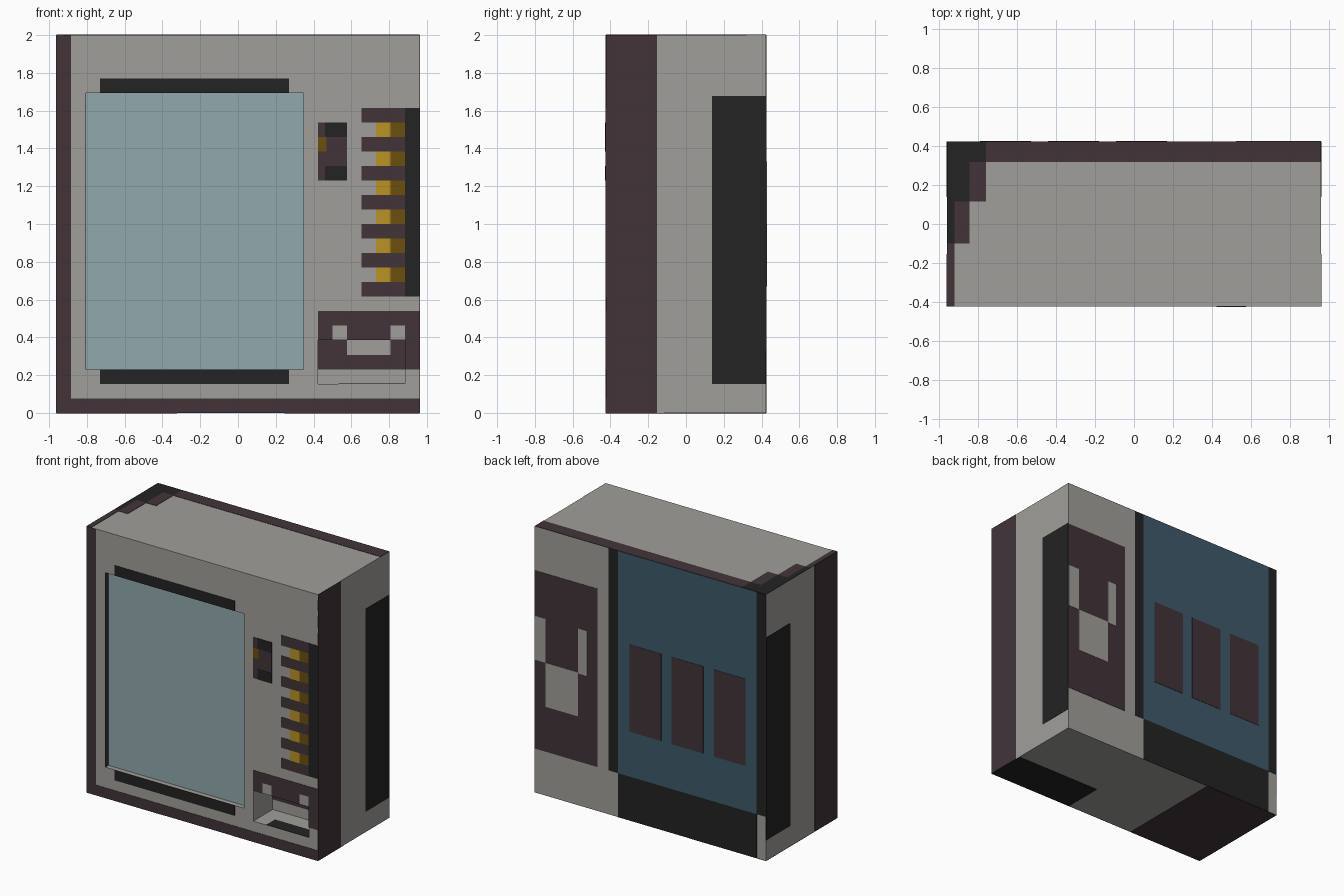
import bpy
import bmesh

old = bpy.data.objects.get("Cube")
if old:
    bpy.data.objects.remove(old, do_unlink=True)

# Everything is laid out in units of a small square tile
TILE = 1 / 13
WIDE, DEEP, TALL = 25, 11, 26
THIN = 0.03  # plate thickness in tiles


def material(name, rgb):
    linear = [((c / 255 + 0.055) / 1.055) ** 2.4 for c in rgb] + [1]
    mat = bpy.data.materials.new(name)
    mat.use_nodes = True
    mat.diffuse_color = linear
    shader = mat.node_tree.nodes["Principled BSDF"]
    shader.inputs["Base Color"].default_value = linear
    shader.inputs["Roughness"].default_value = 0.8
    return mat


gray = material("warm gray", (161, 159, 154))
plum = material("dark plum", (66, 52, 58))
black = material("near black", (35, 35, 35))
gold = material("gold", (186, 147, 36))
brown = material("dark gold", (107, 78, 12))
glass = material("pale blue glass", (145, 168, 174))
blue = material("slate blue", (61, 89, 106))


def boxes(name, mat, bounds):
    """One object made of boxes, each given as x, y and z ranges in tiles."""
    bm = bmesh.new()
    for x0, x1, y0, y1, z0, z1 in bounds:
        cube = bmesh.ops.create_cube(bm, size=1)
        for v in cube["verts"]:
            v.co.x = ((x1 if v.co.x > 0 else x0) - WIDE / 2) * TILE
            v.co.y = ((y1 if v.co.y > 0 else y0) - DEEP / 2) * TILE
            v.co.z = (z1 if v.co.z > 0 else z0) * TILE
    mesh = bpy.data.meshes.new(name)
    bm.to_mesh(mesh)
    bm.free()
    mesh.materials.append(mat)
    obj = bpy.data.objects.new(name, mesh)
    bpy.context.collection.objects.link(obj)
    return obj


def plates(name, mat, side, rects, layer=1, inset=0):
    """Thin plates on one side of the case; rects are (u0, u1, v0, v1)."""
    t = THIN * layer
    spans = {"front": (inset - t, inset + THIN), "back": (DEEP - THIN, DEEP + t),
             "left": (WIDE - THIN, WIDE + t), "right": (-t, THIN),
             "top": (TALL - THIN, TALL + t), "bottom": (-t, THIN)}
    near, far = spans[side]
    bounds = []
    for u0, u1, v0, v1 in rects:
        if side in ("front", "back"):
            bounds.append((u0, u1, near, far, v0, v1))
        elif side in ("left", "right"):
            bounds.append((near, far, u0, u1, v0, v1))
        else:
            bounds.append((u0, u1, v0, v1, near, far))
    return boxes(name, mat, bounds)


# Case with a shallow window recess and a deep delivery tray
case = boxes("case", gray, [(0, WIDE, 0, DEEP, 0, TALL)])
cutter = boxes("recess_cutter", gray, [(2, 17, -1, 0.5, 3, 22), (18, 24, -1, 3, 2, 5)])
cutter.hide_render = True
cut = case.modifiers.new("recesses", "BOOLEAN")
cut.object = cutter
cut.solver = "EXACT"
bpy.context.view_layer.objects.active = case
bpy.ops.object.modifier_apply(modifier=cut.name)
bpy.data.objects.remove(cutter, do_unlink=True)

# Front: window and trim
plates("window_glass", glass, "front", [(2, 17, 3, 22)], inset=0.5)
boxes("window_side_wall", plum, [(2, 2 + THIN, 0, 0.46, 3, 22)])
plates("window_bars", black, "front", [(3, 16, 2, 3), (3, 16, 22, 23)])
plates("front_border", plum, "front", [(0, 1, 0, TALL), (1, WIDE, 0, 1)])

# Front: selection buttons
plates("button_dividers", plum, "front", [(21, 24, z, z + 1) for z in range(8, 21, 2)])
gaps = range(9, 20, 2)
plates("buttons", gold, "front", [(22, 23, z, z + 1) for z in gaps])
plates("button_shades", brown, "front", [(23, 24, z, z + 1) for z in gaps])
plates("button_edge", black, "front", [(24, 25, 8, 21)])

# Front: coin panel
plates("coin_panel", plum, "front", [(18, 20, 16, 20)])
plates("coin_slots", black, "front", [(18.5, 20, 16, 17), (18.5, 20, 19, 20)], layer=2)
plates("coin_button", brown, "front", [(18, 18.6, 18, 19)], layer=2)

# Front: delivery tray
plates("tray_surround", plum, "front", [(18, 25, 6, 7), (18, 19, 5, 6),
                                        (20, 23, 5, 6), (24, 25, 3, 6)])
plates("tray_back", plum, "front", [(18, 24, 3, 4), (18, 20, 4, 5), (23, 24, 4, 5)], inset=3)
boxes("tray_floor_mat", black, [(19.4, 24, 0, 1.35, 2, 2 + THIN)])

# Both sides
for side in ("left", "right"):
    plates(side + "_front_band", plum, side, [(0, 3.5, 0, TALL)])
    plates(side + "_vent", black, side, [(7.3, DEEP, 2, 21.8)])

# Top: rear band and stepped corner
plates("top_band", plum, "top", [(2.6, WIDE, 9.65, DEEP), (1.5, 2.6, 7, 9.65),
                                 (0.5, 1.5, 4.2, 7), (0, 0.5, 0, 4.2)])
plates("top_corner", black, "top", [(0, 2.6, 9.65, DEEP), (0, 1.5, 7, 9.65),
                                    (0, 0.5, 4.2, 7)])

# Back: large panel with three hatches
plates("back_panel", blue, "back", [(1, 16, 4.3, TALL)])
plates("back_panel_frame", black, "back", [(0, 1, 4.3, TALL), (16, 17, 4.3, TALL),
                                           (1, 16, 0, 4.3)])
plates("back_hatches", plum, "back",
       [(x, x + 3.4, 8.7, 17.2) for x in (2.2, 6.75, 11.3)], layer=2)

# Back: side panel with a stepped mark
plates("back_side_panel", plum, "back", [(18.2, WIDE, 4.3, 21.7)])
plates("back_mark", gray, "back", [(23.8, WIDE, 13, 17.3), (20.3, 23.8, 8.7, 13),
                                   (19.3, 20.3, 12.9, 17.3)], layer=2)

# Underside
plates("underside_patch", black, "bottom", [(15.7, WIDE, 0, 4)])
plates("underside_band", plum, "bottom", [(0, 8.3, 0, DEEP)])
